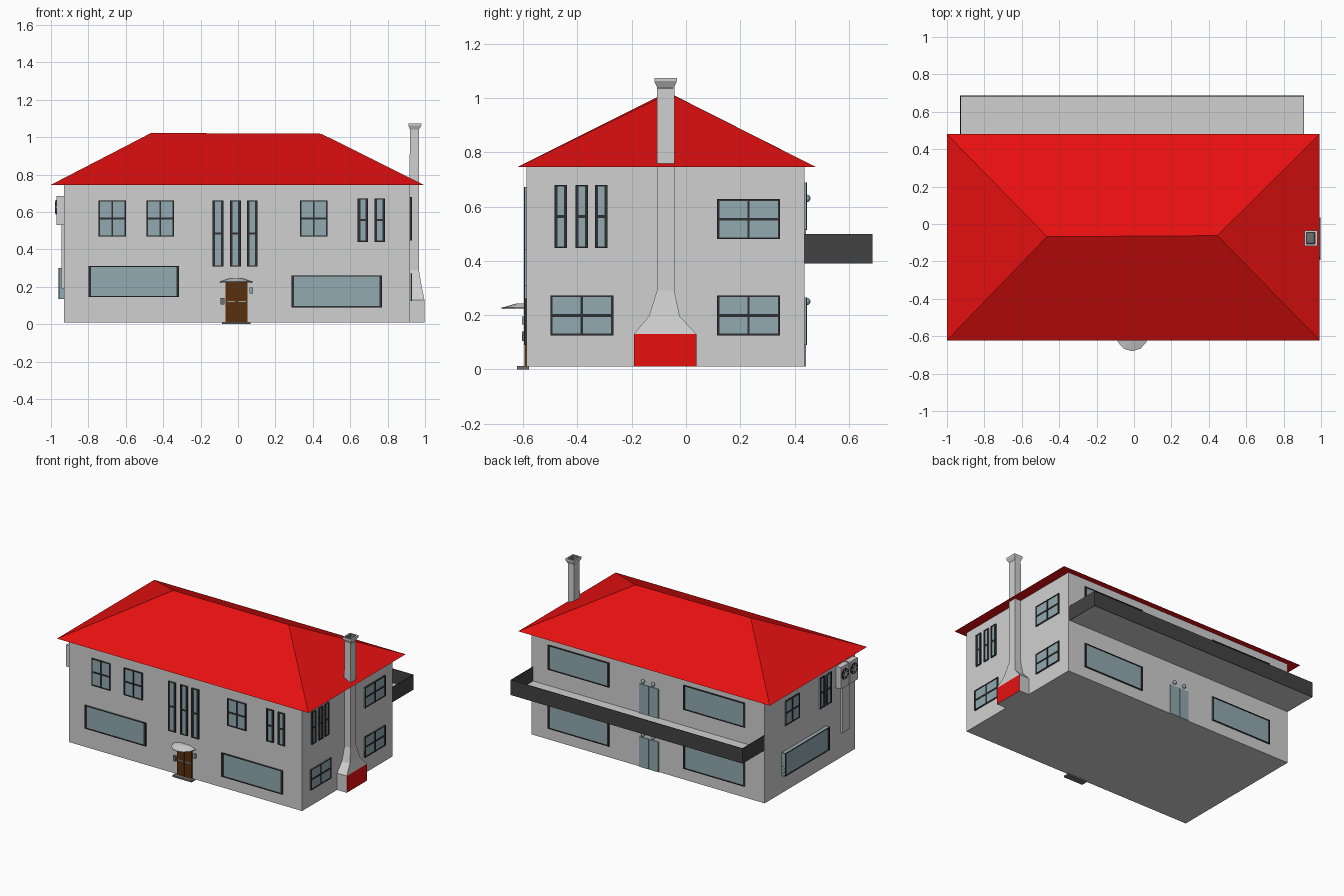
import bpy, bmesh, math
from mathutils import Matrix, Vector

if "Cube" in bpy.data.objects:
    bpy.data.objects.remove(bpy.data.objects["Cube"])

def mat(name, r, g, b):
    m = bpy.data.materials.new(name)
    m.diffuse_color = (r, g, b, 1)
    m.use_nodes = True
    m.node_tree.nodes["Principled BSDF"].inputs["Base Color"].default_value = m.diffuse_color
    return m

WALL = mat("wall_grey", .63, .63, .63)
RED = mat("roof_red", .80, .005, .005)
GLASS = mat("glass_blue_grey", .29, .40, .44)
FRAME = mat("frame_charcoal", .03, .03, .033)
RAIL = mat("balcony_dark_grey", .055, .055, .055)
WOOD = mat("door_brown", .10, .03, .004)
FLUE = mat("flue_grey", .16, .16, .16)

# house extents
X0, X1, Y0, Y1, ZB, ZT = -.93, .92, -.588, .437, .01, .75

def finish(name, bm, mats):
    bmesh.ops.recalc_face_normals(bm, faces=bm.faces)
    me = bpy.data.meshes.new(name)
    bm.to_mesh(me)
    bm.free()
    for m in mats:
        me.materials.append(m)
    ob = bpy.data.objects.new(name, me)
    bpy.context.collection.objects.link(ob)
    return ob

def add_box(bm, a, b, mi=0):
    c = [(p + q) / 2 for p, q in zip(a, b)]
    s = [abs(q - p) for p, q in zip(a, b)]
    r = bmesh.ops.create_cube(bm, size=1, matrix=Matrix.Translation(c) @ Matrix.Diagonal((*s, 1)))
    for f in {f for v in r["verts"] for f in v.link_faces}:
        f.material_index = mi

def box(name, a, b, m):
    bm = bmesh.new()
    add_box(bm, a, b)
    return finish(name, bm, [m])

def loft(bm, rings, cap=True):
    vs = [[bm.verts.new(p) for p in r] for r in rings]
    n = len(vs[0])
    for a, b in zip(vs, vs[1:]):
        for i in range(n):
            j = (i + 1) % n
            bm.faces.new((a[i], a[j], b[j], b[i]))
    if cap:
        bm.faces.new(vs[0])
        bm.faces.new(vs[-1])

def on_wall(side, u, d, z):
    return {"front": (u, Y0 - d, z), "back": (u, Y1 + d, z),
            "right": (X1 + d, u, z), "left": (X0 - d, u, z)}[side]

def window(name, side, u0, u1, z0, z1, cols=1, rows=1, edge=.008, rim=.006, out=0):
    """Glass plate with charcoal frame and glazing bars on a wall."""
    bm = bmesh.new()
    def plate(a, b, c, e, d, mi):
        add_box(bm, on_wall(side, a, -.005, c), on_wall(side, b, out + d, e), mi)
    plate(u0, u1, z0, z1, .005, 0)
    for i in range(cols + 1):
        u = u0 + (u1 - u0) * i / cols
        a = min(max(u - edge / 2, u0), u1 - edge)
        plate(a, a + edge, z0, z1, .0095, 1)
    for i in range(rows + 1):
        z = z0 + (z1 - z0) * i / rows
        w = rim if i in (0, rows) else .01
        a = min(max(z - w / 2, z0), z1 - w)
        plate(u0, u1, a, a + w, .009, 1)
    return finish(name, bm, [GLASS, FRAME])

# walls
box("house_walls", (X0, Y0, ZB), (X1, Y1, ZT), WALL)

# hip roof
bm = bmesh.new()
e = [bm.verts.new(p) for p in ((-1, -.622, .745), (.993, -.622, .745), (.993, .48, .745), (-1, .48, .745))]
l, r = bm.verts.new((-.465, -.068, 1.022)), bm.verts.new((.445, -.062, 1.018))
for f in ((e[0], e[1], r, l), (e[1], e[2], r), (e[2], e[3], l, r), (e[3], e[0], l), e[::-1]):
    bm.faces.new(f)
finish("hip_roof", bm, [RED])

# front windows
window("front_picture_window_left", "front", -.80, -.315, .145, .312, edge=.014)
window("front_picture_window_right", "front", .285, .77, .09, .26, edge=.014)
for i, u in enumerate((-.745, -.488, .332)):
    window(f"front_square_window_{i}", "front", u, u + .147, .468, .662, 2, 2)
for i, u in enumerate((-.136, -.043, .047)):
    window(f"front_stair_window_{i}", "front", u, u + .058, .307, .662, 1, 2, edge=.014)
for i, u in enumerate((.64, .73)):
    window(f"front_narrow_window_{i}", "front", u, u + .056, .44, .672, 1, 2, edge=.014)

# right side windows
for i, (u, z) in enumerate(((-.50, .125), (.115, .125), (.115, .48))):
    window(f"right_window_{i}", "right", u, u + .232, z, z + .147, 2, 2)
for i, u in enumerate((-.485, -.408, -.336)):
    window(f"right_narrow_window_{i}", "right", u, u + .047, .447, .68, 1, 2, edge=.012)

# left side windows
window("left_picture_window", "left", -.26, .245, .135, .30, edge=.014, out=.02)
window("left_square_window", "left", .05, .21, .48, .655, 2, 2)
for i, u in enumerate((-.235, -.31)):
    window(f"left_narrow_window_{i}", "left", u, u + .055, .45, .67, 1, 2, edge=.012)

# back windows, glass doors and lamps on both floors
for floor, (wz, dz) in enumerate(((.09, .01), (.513, .39))):
    for u in (-.775, .30):
        window(f"back_window_{floor}", "back", u, u + .485, wz, wz + .175, edge=.012)
    for u in (-.09, -.012):
        box(f"back_glass_door_{floor}", on_wall("back", u, -.005, dz),
            on_wall("back", u + .074, .006, dz + .215), GLASS)
    for u in (-.05, .03):
        bm = bmesh.new()
        bmesh.ops.create_uvsphere(bm, u_segments=10, v_segments=6, radius=.014,
                                  matrix=Matrix.Translation(on_wall("back", u, .008, dz + .24)))
        finish(f"back_lamp_{floor}", bm, [GLASS])

# balcony: pale slab with thin dark parapet
BX0, BX1, BY, BZ0, BZ1, T = -.93, .91, .687, .39, .498, .004
box("balcony_floor", (BX0 + T, Y1, BZ0), (BX1 - T, BY - T, BZ0 + .006), WALL)
bm = bmesh.new()
add_box(bm, (BX0, BY - T, BZ0), (BX1, BY, BZ1))
for x in (BX0, BX1 - T):
    add_box(bm, (x, Y1, BZ0), (x + T, BY - T, BZ1))
finish("balcony_parapet", bm, [RAIL])

# chimney: red hearth face, tapered shoulders, flared open cap
def rect(x0, x1, y0, y1, z):
    return [(x0, y0, z), (x1, y0, z), (x1, y1, z), (x0, y1, z)]
bm = bmesh.new()
loft(bm, [rect(.91, .997, -.192, .038, .01), rect(.91, .997, -.192, .038, .13),
          rect(.91, .983, -.137, -.023, .195), rect(.91, .967, -.107, -.043, .29),
          rect(.92, .967, -.107, -.043, 1.04), rect(.911, .98, -.117, -.034, 1.062),
          rect(.911, .98, -.117, -.034, 1.074), rect(.922, .969, -.106, -.045, 1.074),
          rect(.926, .963, -.102, -.048, .95)])
bm.normal_update()
for f in bm.faces:
    c = f.calc_center_median()
    if c.x > .99 and c.z < .12:
        f.material_index = 1
    if all(.921 < v.co.x < .97 and v.co.z > .94 for v in f.verts):
        f.material_index = 2
finish("chimney", bm, [WALL, RED, FLUE])

# front door with two leaves, bar handle and step
bm = bmesh.new()
for u in (-.066, -.007):
    add_box(bm, (u, Y0 - .008, .012), (u + .057, Y0 + .005, .228), 0)
add_box(bm, (-.009, Y0 - .006, .012), (-.007, Y0 + .005, .228), 1)
for u in (-.055, .003):
    add_box(bm, (u, Y0 - .014, .118), (u + .04, Y0 - .007, .124), 2)
finish("front_door", bm, [WOOD, FRAME, GLASS])
box("door_step", (-.085, Y0 - .035, 0), (.068, Y0 + .01, .012), FLUE)
box("letter_box", (-.093, Y0 - .016, .105), (-.073, Y0 + .002, .14), FLUE)
box("door_lamp", (.061, Y0 - .016, .165), (.081, Y0 + .002, .195), GLASS)

# faceted half-round door canopy
bm = bmesh.new()
def half(rx, ry, z):
    return [(-.01 + rx * math.cos(math.pi * i / 6), Y0 + .004 - ry * math.sin(math.pi * i / 6), z)
            for i in range(7)]
loft(bm, [half(.088, .096, .223), half(.088, .096, .227), half(.04, .04, .243)])
finish("door_canopy", bm, [WALL])

# twin air conditioners with fans and a duct on the left wall
for i, y in enumerate((-.415, -.515)):
    bm = bmesh.new()
    add_box(bm, (-.97, y - .045, .53), (X0 + .005, y + .045, .685))
    rot = Matrix.Rotation(math.pi / 2, 4, "Y")
    r = bmesh.ops.create_cone(bm, cap_ends=True, segments=16, radius1=.038, radius2=.038,
                              depth=.008, matrix=Matrix.Translation((-.971, y, .625)) @ rot)
    for f in {f for v in r["verts"] for f in v.link_faces}:
        f.material_index = 1
    for k in range(3):
        m = Matrix.Translation((-.976, y, .625)) @ Matrix.Rotation(k * math.pi / 3, 4, "X")
        bmesh.ops.create_cube(bm, size=1, matrix=m @ Matrix.Diagonal((.003, .064, .009, 1)))
    finish(f"air_conditioner_{i}", bm, [WALL, FRAME])
box("air_conditioner_duct", (-.945, -.51, .19), (X0 + .005, -.42, .53), WALL)
